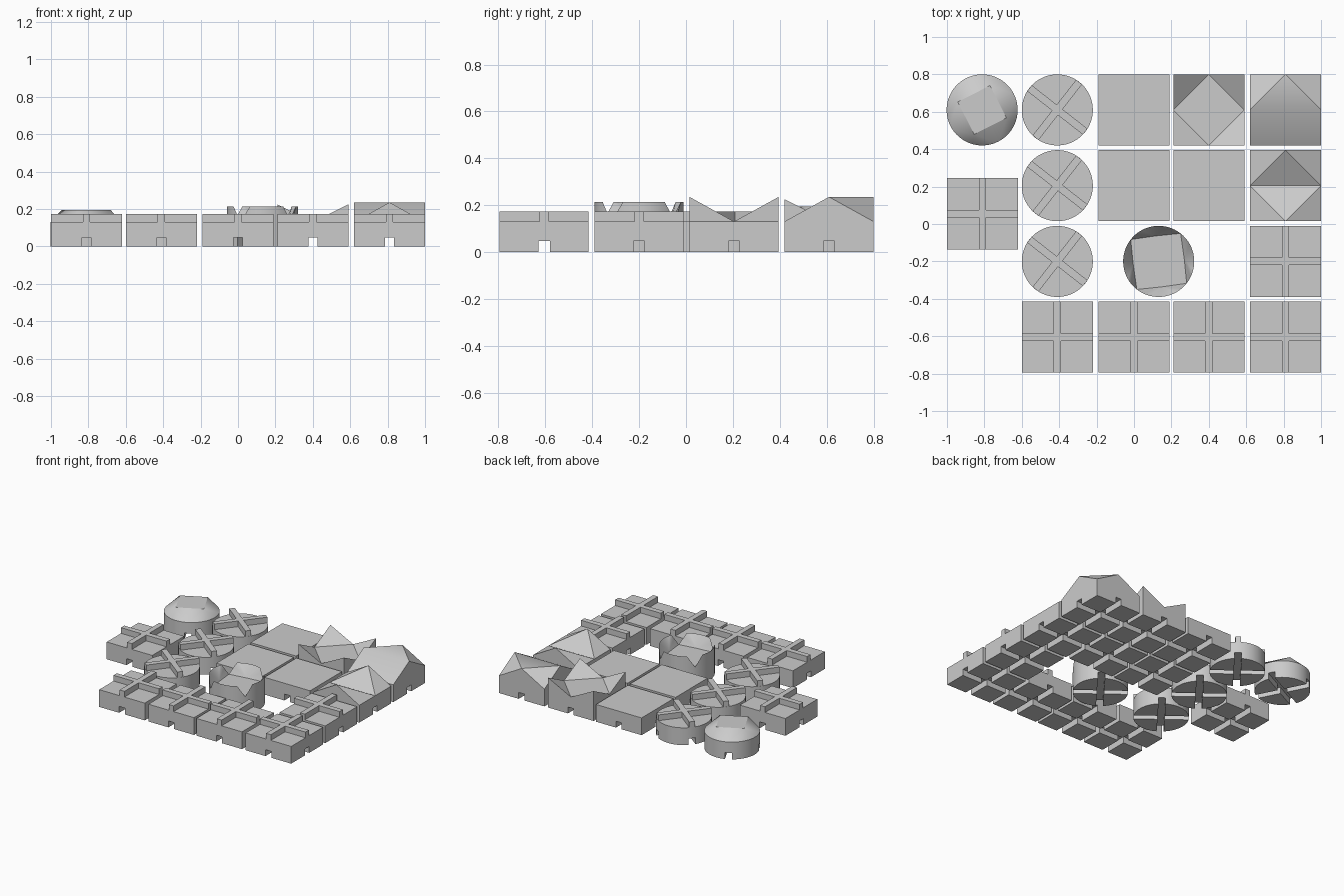
import bpy, bmesh, math
from mathutils import Matrix

if "Cube" in bpy.data.objects:
    bpy.data.objects.remove(bpy.data.objects["Cube"])

R = 0.19          # half size of every tile
BASE = 0.13       # height of the tile body
RIDGE = 0.173     # top of the raised cross
GROOVE = 0.048    # height of the underside channels

grey = bpy.data.materials.new("plain_grey")
grey.diffuse_color = (0.6, 0.6, 0.6, 1)
grey.use_nodes = True
grey.node_tree.nodes["Principled BSDF"].inputs["Base Color"].default_value = grey.diffuse_color


def make(name, verts, faces, x, y, turn=0):
    bm = bmesh.new()
    vs = [bm.verts.new(v) for v in verts]
    for f in faces:
        bm.faces.new([vs[i] for i in f])
    bmesh.ops.recalc_face_normals(bm, faces=bm.faces[:])
    bm.transform(Matrix.Translation((x, y, 0)) @ Matrix.Rotation(math.radians(turn), 4, 'Z'))
    me = bpy.data.meshes.new(name)
    bm.to_mesh(me)
    bm.free()
    me.materials.append(grey)
    ob = bpy.data.objects.new(name, me)
    bpy.context.collection.objects.link(ob)
    return ob


def cross(name, half_w, length, z0, z1, x, y, turn):
    """Plus-shaped prism."""
    w, l = half_w, length
    arm = [(l, -w), (l, w), (w, w)]
    pts = []
    for k in range(4):
        for px, py in arm:
            for _ in range(k):
                px, py = -py, px
            pts.append((px, py))
    n = len(pts)
    verts = [(a, b, z0) for a, b in pts] + [(a, b, z1) for a, b in pts]
    faces = [range(n), range(n, 2 * n)]
    faces += [(i, (i + 1) % n, n + (i + 1) % n, n + i) for i in range(n)]
    return make(name, verts, faces, x, y, turn)


def body(name, outline, heights, top, x, y, turn=0, inner=()):
    """Upright walls under a shaped top, with crossing channels cut below."""
    n = len(outline)
    verts = [(a, b, h) for (a, b), h in zip(outline, heights)]
    verts += [(a, b, 0) for a, b in outline] + list(inner)
    faces = list(top) + [range(n, 2 * n)]
    faces += [(i, (i + 1) % n, n + (i + 1) % n, n + i) for i in range(n)]
    ob = make(name, verts, faces, x, y, turn)
    cutter = cross("channel_cutter", 0.024, 0.3, -0.05, GROOVE, x, y, turn)
    cutter.hide_render = True
    mod = ob.modifiers.new("channels", 'BOOLEAN')
    mod.object, mod.operation, mod.solver = cutter, 'DIFFERENCE', 'EXACT'
    bpy.ops.object.select_all(action='DESELECT')
    bpy.context.view_layer.objects.active = ob
    ob.select_set(True)
    bpy.ops.object.modifier_apply(modifier=mod.name)
    bpy.data.objects.remove(cutter)
    bpy.ops.object.shade_smooth_by_angle(angle=math.radians(30))
    return ob


# Square outline: corners and edge middles, anticlockwise from front left
SQUARE = [(-R, -R), (0, -R), (R, -R), (R, 0), (R, R), (0, R), (-R, R), (-R, 0)]
CORNERS = [(7, 0, 1), (1, 2, 3), (3, 4, 5), (5, 6, 7)]


def square(name, x, y, raised=(), peak=BASE, top=(range(8),)):
    heights = [peak if i in raised else BASE for i in range(8)]
    return body(name, SQUARE, heights, top, x, y)


# Round outline: 16 steps per quarter, starting opposite a plateau edge
N = 64
CIRCLE = [(R * math.cos(2 * math.pi * i / N), R * math.sin(2 * math.pi * i / N)) for i in range(N)]


def round_shaped(name, x, y, turn, heights, inner_z):
    """Round body whose rim is joined to a square in the middle."""
    s = 0.097
    inner = [(s, s, inner_z), (-s, s, inner_z), (-s, -s, inner_z), (s, -s, inner_z)]
    c = 2 * N
    top = [(c, c + 1, c + 2, c + 3)]
    top += [(i, (i + 1) % N, c + i // 16) for i in range(N)]
    top += [(16 * k, c + k, c + (k - 1) % 4) for k in range(4)]
    return body(name, CIRCLE, heights, top, x, y, turn, inner)


# Square tiles with a raised cross
for x, y in [(-0.41, -0.605), (0, -0.605), (0.4, -0.605), (0.81, -0.605),
             (0.81, -0.2), (-0.81, 0.055)]:
    square("cross_tile", x, y)
    cross("cross_ridge", 0.02, R, BASE - 0.01, RIDGE, x, y, 0)

# Plain flat tiles
for x, y in [(0, 0.61), (0, 0.205), (0.4, 0.205)]:
    square("flat_tile", x, y)

# Tile with four raised corners
square("raised_corner_tile", 0.4, 0.61, (0, 2, 4, 6), 0.225, CORNERS + [(1, 3, 5, 7)])
# Valley tile with two peaks
square("valley_tile", 0.81, 0.205, (1, 5), 0.235, CORNERS + [(1, 3, 7), (3, 5, 7)])
# Ramp tile with clipped back corners
square("ramp_tile", 0.81, 0.61, (3, 5, 7), 0.235,
       [(0, 1, 2, 3, 7), (3, 5, 7), (3, 4, 5), (5, 6, 7)])

# Round tiles with a raised cross
for x, y in [(-0.41, 0.61), (-0.41, 0.205), (-0.41, -0.2)]:
    body("round_cross_tile", CIRCLE, [BASE] * N, [range(N)], x, y, 52)
    cross("round_cross_ridge", 0.02, R - 0.001, BASE - 0.01, RIDGE, x, y, 52)

# Round tile rising to a square plateau
round_shaped("plateau_tile", -0.812, 0.61, 27, [BASE] * N, 0.195)

# Round tile with a notched, raised rim around a square floor
rim = [BASE + 0.083 * min(1, min(i % 16, 16 - i % 16) / 3) for i in range(N)]
round_shaped("crown_tile", 0.132, -0.2, 52, rim, BASE)
